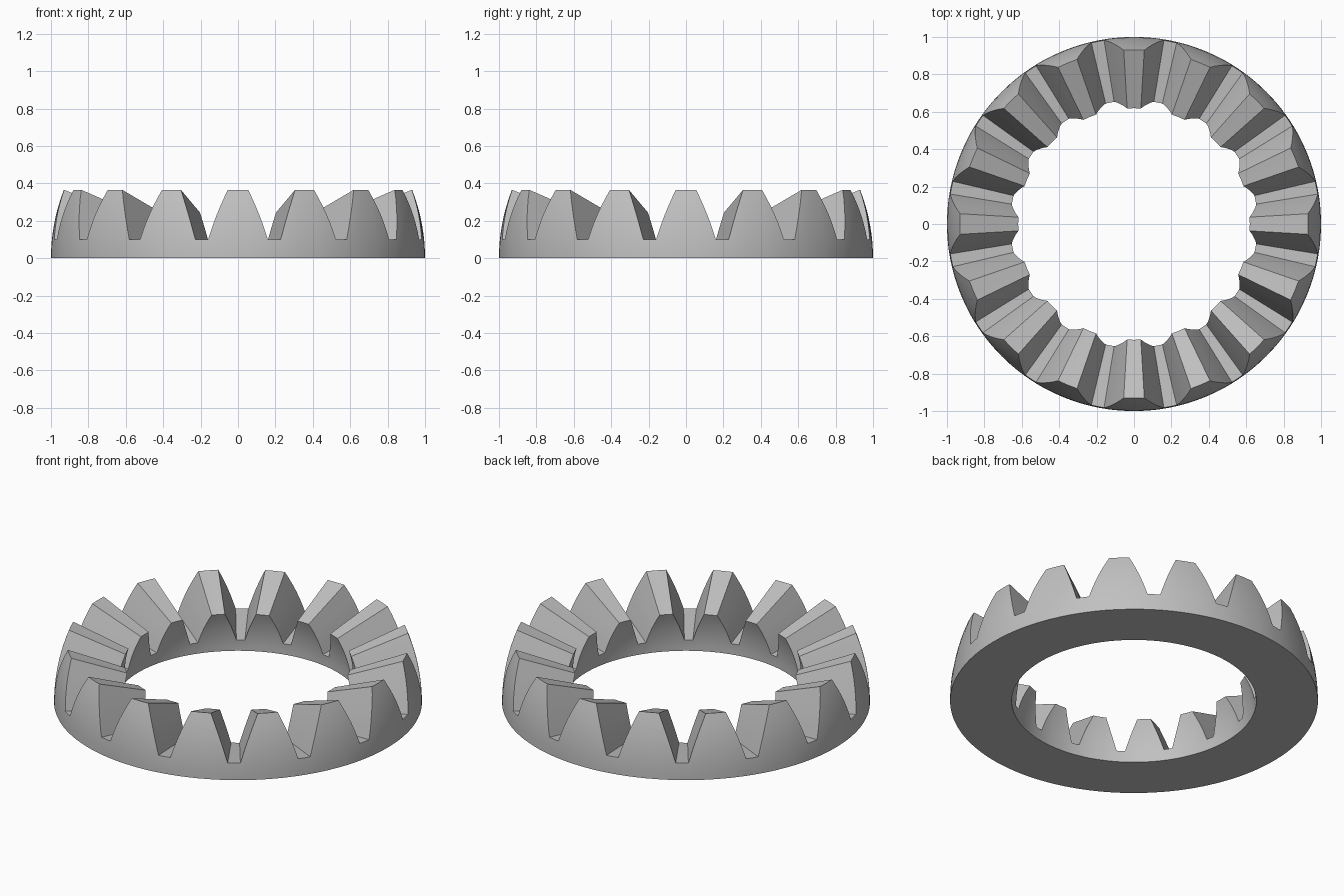
import bpy
import bmesh
from math import cos, sin, pi, radians, sqrt, asin

cube = bpy.data.objects.get("Cube")
if cube:
    bpy.data.objects.remove(cube, do_unlink=True)

TEETH = 16
PITCH = 2 * pi / TEETH
TIP_Z, FLOOR_Z = 0.365, 0.10       # tooth tip and gap floor on the outer sphere
TIP_HALF, ROOT_HALF = 0.055, 0.16  # tooth half widths
INNER = 0.665                      # inner sphere radius, outer is 1
FLANK_STEPS, ROWS = 6, 8


def flank_point(t):
    """Angle and height along a slightly convex flank, t = 0 tip, 1 root."""
    z = TIP_Z + (FLOOR_Z - TIP_Z) * t
    half = TIP_HALF + (ROOT_HALF - TIP_HALF) * t + 0.006 * sin(pi * t)
    return asin(half / sqrt(1 - z * z)), z


# Outline of one tooth and its gap as angle and top height
flank = [flank_point(i / FLANK_STEPS) for i in range(FLANK_STEPS + 1)]
outline = [(-a, z) for a, z in reversed(flank)]
outline += [(0, TIP_Z)] + flank + [(PITCH / 2, FLOOR_Z)]
columns = [(k * PITCH + a - pi / 2, z) for k in range(TEETH) for a, z in outline]

bm = bmesh.new()


def wall(radius):
    """Columns of vertices on a sphere, from the base up to the outline."""
    result = []
    for angle, top in columns:
        column = []
        for i in range(ROWS + 1):
            z = top * i / ROWS
            r = sqrt(1 - z * z)
            column.append(bm.verts.new((radius * r * cos(angle),
                                        radius * r * sin(angle), radius * z)))
        result.append(column)
    return result


outer, inner = wall(1), wall(INNER)
count = len(columns)
for i in range(count):
    j = (i + 1) % count
    for r in range(ROWS):
        bm.faces.new((outer[i][r], outer[j][r], outer[j][r + 1], outer[i][r + 1]))
        bm.faces.new((inner[j][r], inner[i][r], inner[i][r + 1], inner[j][r + 1]))
    # Toothed top and flat base, tapering toward the axis
    bm.faces.new((outer[i][-1], outer[j][-1], inner[j][-1], inner[i][-1]))
    bm.faces.new((outer[j][0], outer[i][0], inner[i][0], inner[j][0]))
bmesh.ops.recalc_face_normals(bm, faces=bm.faces)

mesh = bpy.data.meshes.new("bevel_gear_ring")
bm.to_mesh(mesh)
bm.free()
gear = bpy.data.objects.new("bevel_gear_ring", mesh)
bpy.context.collection.objects.link(gear)

# Plain grey metal
grey = (0.53, 0.53, 0.53, 1)
mat = bpy.data.materials.new("light_grey")
mat.use_nodes = True
mat.diffuse_color = grey
mat.node_tree.nodes["Principled BSDF"].inputs["Base Color"].default_value = grey
mesh.materials.append(mat)

bpy.ops.object.select_all(action="DESELECT")
gear.select_set(True)
bpy.context.view_layer.objects.active = gear
bpy.ops.object.shade_smooth_by_angle(angle=radians(30))
